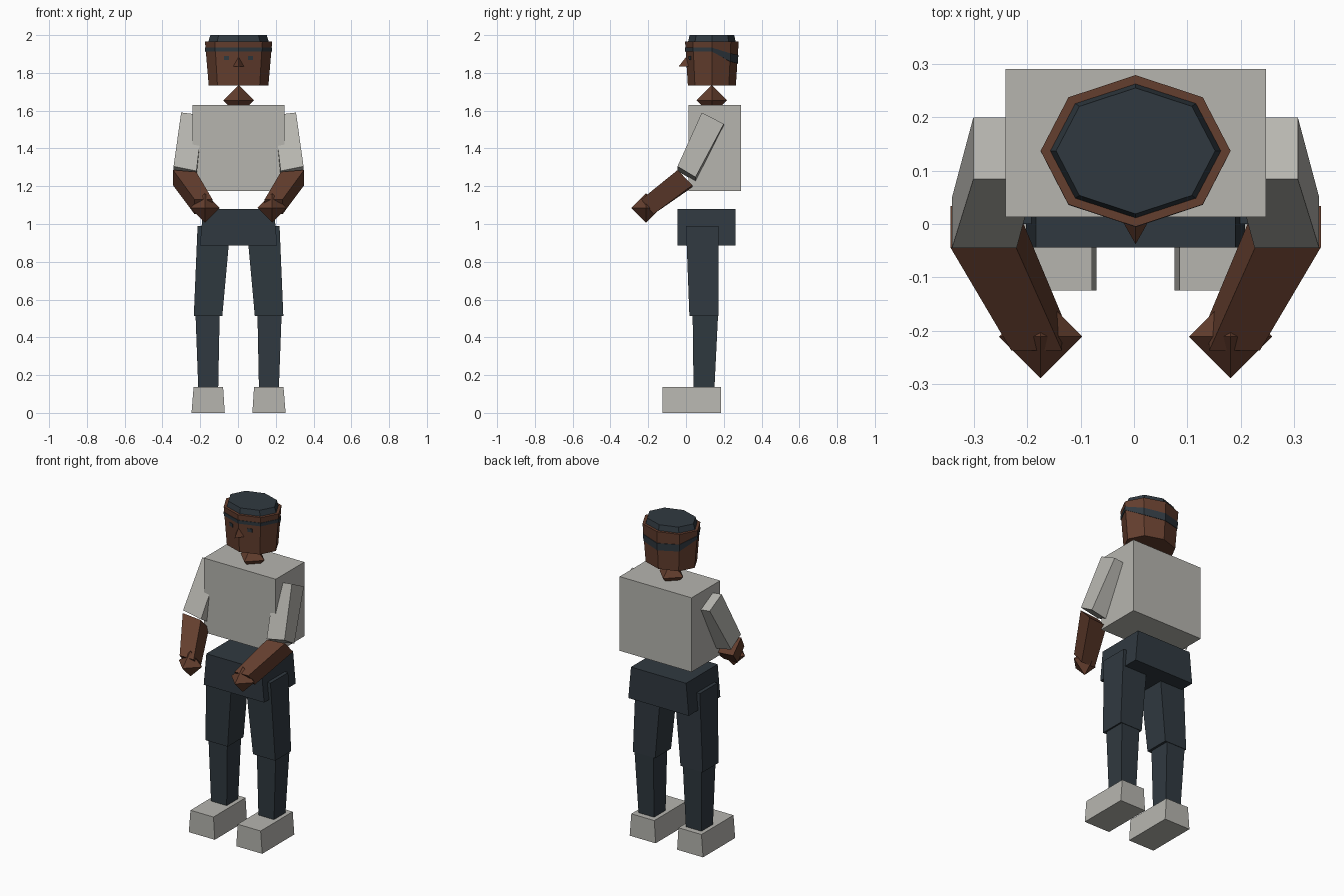
import bpy, bmesh, math

if "Cube" in bpy.data.objects:
    bpy.data.objects.remove(bpy.data.objects["Cube"])

CX, HY = 0.003, 0.137          # body centre line, head centre depth


def material(name, rgb):
    lin = [((c / 255 + 0.055) / 1.055) ** 2.4 for c in rgb]
    m = bpy.data.materials.new(name)
    m.diffuse_color = (*lin, 1)
    m.use_nodes = True
    m.node_tree.nodes["Principled BSDF"].inputs["Base Color"].default_value = m.diffuse_color
    return m


SKIN = material("brown skin", (100, 62, 46))
CLOTH = material("light grey cloth", (182, 181, 175))
DARK = material("dark slate cloth", (48, 57, 64))


def make(name, verts, faces, mat):
    bm = bmesh.new()
    vs = [bm.verts.new((x + CX, y, z)) for x, y, z in verts]
    for f in faces:
        bm.faces.new([vs[i] for i in f])
    bmesh.ops.recalc_face_normals(bm, faces=bm.faces)
    me = bpy.data.meshes.new(name)
    bm.to_mesh(me)
    bm.free()
    me.materials.append(mat)
    ob = bpy.data.objects.new(name, me)
    bpy.context.collection.objects.link(ob)
    return ob


def loft(name, low, high, mat):
    """Closed prism between two rings of equal length."""
    n = len(low)
    faces = [(i, (i + 1) % n, n + (i + 1) % n, n + i) for i in range(n)]
    faces += [tuple(range(n)), tuple(range(n, 2 * n))]
    return make(name, list(low) + list(high), faces, mat)


def rect(x0, x1, y0, y1, z):
    return [(x0, y0, z), (x1, y0, z), (x1, y1, z), (x0, y1, z)]


def tilted(xo, xi, front, back, drop=0.0):
    """Limb end: front/back are (y, z); the inner side sits lower by drop."""
    return [(xo, *front), (xi, front[0], front[1] - drop),
            (xi, back[0], back[1] - drop), (xo, *back)]


def octagon(rx, ry, z):
    return [(rx * math.sin(i * math.pi / 4), HY - ry * math.cos(i * math.pi / 4), z)
            for i in range(8)]


def gem(name, x, y, z, r, mat):
    v = [(x + r, y, z), (x, y + r, z), (x - r, y, z), (x, y - r, z),
         (x, y, z + r), (x, y, z - r)]
    f = [(i, (i + 1) % 4, p) for i in range(4) for p in (4, 5)]
    return make(name, v, f, mat)


def flip(ring, s):
    return [(x * s, y, z) for x, y, z in ring]


# Torso, pelvis, neck
loft("torso", rect(-.244, .244, .013, .29, 1.175), rect(-.244, .244, .013, .29, 1.63), CLOTH)
loft("pelvis", rect(-.205, .205, -.044, .262, .885), rect(-.187, .187, -.044, .262, 1.08), DARK)
gem("neck", 0, HY, 1.655, .081, SKIN)

# Head and flat cap of hair
loft("head", octagon(.158, .127, 1.733), octagon(.178, .142, 1.967), SKIN)
loft("hair_cap", octagon(.162, .127, 1.96), octagon(.149, .118, 2.0), DARK)


# Headband: thin octagonal strip, lower and wider at the back
def head_ring(zs, grow):
    ring = []
    for i, z in enumerate(zs):
        t = (z - 1.733) / .234
        ring.append(octagon(.158 + .02 * t + grow, .127 + .015 * t + grow, z)[i])
    return ring


lows = [1.913, 1.913, 1.913, 1.86, 1.85, 1.86, 1.913, 1.913]
tops = [1.934, 1.934, 1.934, 1.903, 1.895, 1.903, 1.934, 1.934]
rings = [head_ring(lows, .003), head_ring(tops, .003),
         head_ring(tops, -.003), head_ring(lows, -.003)]
make("headband", sum(rings, []),
     [(a * 8 + i, a * 8 + (i + 1) % 8, (a + 1) % 4 * 8 + (i + 1) % 8, (a + 1) % 4 * 8 + i)
      for a in range(4) for i in range(8)], DARK)

# Nose
make("nose", [(0, .003, 1.888), (-.03, .015, 1.833), (.03, .015, 1.833),
              (0, -.038, 1.835), (0, .05, 1.85)],
     [(0, 1, 3), (0, 3, 2), (1, 4, 3), (3, 4, 2), (0, 4, 1), (0, 2, 4)], SKIN)

for s, side in ((-1, "left"), (1, "right")):
    # Eye plates lying on the slanted front facets
    def eye(z, off):
        t = (z - 1.733) / .234
        y0 = HY - (.127 + .015 * t)
        return [(s * x, y0 + x * .331 + d, z)
                for x, d in ((.05, -off), (.077, -off), (.077, .004), (.05, .004))]
    loft(side + "_eye", eye(1.868, .003), eye(1.89, .003), DARK)

    # Arms (outer x, inner x), hanging forward
    loft(side + "_sleeve",
         flip(tilted(-.344, -.223, (-.045, 1.305), (.05, 1.248), .024), -s),
         flip(tilted(-.304, -.188, (.084, 1.59), (.2, 1.53), .014), -s), CLOTH)
    loft(side + "_forearm",
         flip(tilted(-.233, -.138, (-.237, 1.13), (-.172, 1.052)), -s),
         flip(tilted(-.347, -.224, (-.044, 1.286), (.034, 1.205), .01), -s), SKIN)
    gem(side + "_hand", s * .178, -.211, 1.085, .078, SKIN)

    # Legs and shoes
    loft(side + "_thigh", flip(rect(.086, .237, .018, .172, .513), s),
         flip(rect(.043, .217, 0, .172, .99), s), DARK)
    loft(side + "_shin", flip(rect(.108, .213, .04, .15, .12), s),
         flip(rect(.1, .228, .035, .17, .525), s), DARK)
    loft(side + "_shoe", flip(rect(.073, .249, -.125, .186, 0), s),
         flip(rect(.082, .238, -.125, .186, .137), s), CLOTH)
